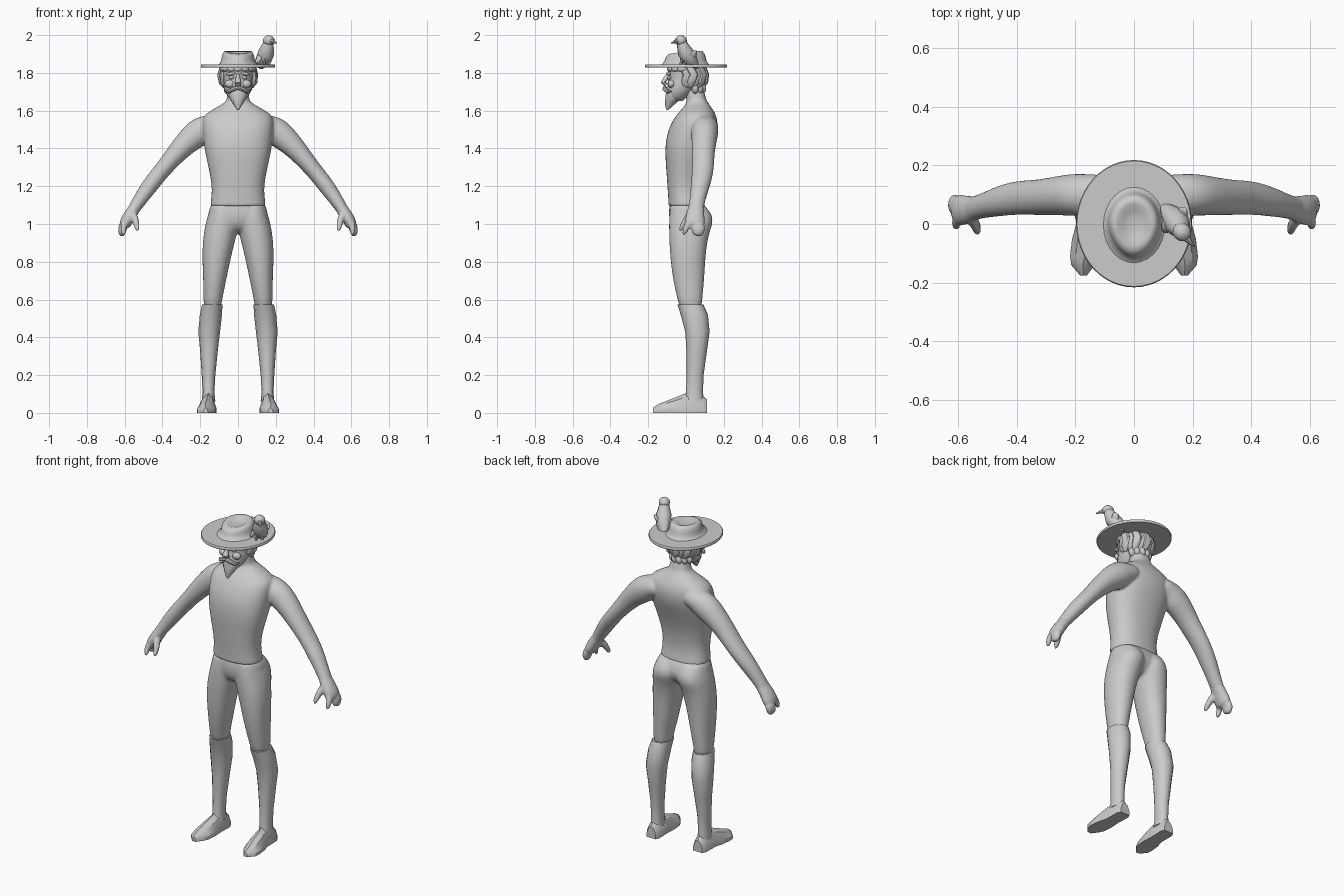
import bpy, bmesh, math
from mathutils import Vector, Matrix


def finish(name, bm, mirror=False, angle=40):
    if mirror:
        g = bmesh.ops.duplicate(bm, geom=bm.verts[:] + bm.edges[:] + bm.faces[:])["geom"]
        bmesh.ops.scale(bm, vec=(-1, 1, 1), verts=[v for v in g if isinstance(v, bmesh.types.BMVert)])
    bmesh.ops.recalc_face_normals(bm, faces=bm.faces)
    me = bpy.data.meshes.new(name)
    bm.to_mesh(me)
    bm.free()
    me.shade_smooth()
    me.set_sharp_from_angle(angle=math.radians(angle))
    ob = bpy.data.objects.new(name, me)
    bpy.context.collection.objects.link(ob)
    return ob


def loft(name, rings, mirror=False, angle=40):
    """Skin a list of equal-length point rings, cap the ends."""
    bm = bmesh.new()
    vs = [[bm.verts.new(p) for p in r] for r in rings]
    n = len(rings[0])
    for a, b in zip(vs, vs[1:]):
        for i in range(n):
            j = (i + 1) % n
            bm.faces.new((a[i], a[j], b[j], b[i]))
    bm.faces.new(vs[0])
    bm.faces.new(vs[-1])
    return finish(name, bm, mirror, angle)


def hring(z, x0, x1, y0, y1, n=20, e=0.85):
    """Horizontal super-ellipse ring."""
    pts = []
    for i in range(n):
        t = math.tau * i / n
        c, s = math.cos(t), math.sin(t)
        c = math.copysign(abs(c) ** e, c)
        s = math.copysign(abs(s) ** e, s)
        pts.append(((x0 + x1) / 2 + c * (x1 - x0) / 2, (y0 + y1) / 2 + s * (y1 - y0) / 2, z))
    return pts


def tube(name, path, mirror=False, n=12, up=(0, 1, 0), grow=1):
    """Path of (x, y, z, radius along up, radius across)."""
    P = [Vector(p[:3]) for p in path]
    rings = []
    for i, p in enumerate(path):
        t = (P[min(i + 1, len(P) - 1)] - P[max(i - 1, 0)]).normalized()
        u = Vector(up)
        u = (u - t * u.dot(t)).normalized() * grow
        v = t.cross(u)
        rings.append([P[i] + u * p[3] * math.cos(math.tau * k / n) + v * p[4] * math.sin(math.tau * k / n)
                      for k in range(n)])
    return loft(name, rings, mirror)


def blob(name, c, r, rot=(0, 0, 0), mirror=False):
    """Ellipsoid."""
    bm = bmesh.new()
    bmesh.ops.create_uvsphere(bm, u_segments=12, v_segments=8, radius=1)
    m = Matrix.Translation(c)
    for k, ax in enumerate("XYZ"):
        m = m @ Matrix.Rotation(rot[k], 4, ax)
    bm.transform(m @ Matrix.Diagonal((*r, 1)))
    return finish(name, bm, mirror, 80)


def fuse(name, parts, voxel, smooth):
    """Join overlapping parts into one skin with soft seams."""
    bpy.ops.object.select_all(action='DESELECT')
    for p in parts:
        p.select_set(True)
    ob = bpy.context.view_layer.objects.active = parts[0]
    bpy.ops.object.join()
    ob.name = name
    ob.modifiers.new("round", 'SUBSURF').levels = 2
    ob.modifiers["round"].render_levels = 2
    m = ob.modifiers.new("remesh", 'REMESH')
    m.mode, m.voxel_size, m.use_smooth_shade = 'VOXEL', voxel, True
    s = ob.modifiers.new("smooth", 'SMOOTH')
    s.factor, s.iterations = .5, smooth


# shirt: torso, arms and hands
torso = loft("torso", [hring(z, -w, w, f, b) for z, w, f, b in [
    (1.093, .148, -.094, .099), (1.097, .148, -.094, .099), (1.14, .143, -.095, .09), (1.2, .138, -.099, .086),
    (1.3, .158, -.107, .10), (1.4, .181, -.113, .137), (1.48, .189, -.102, .167),
    (1.54, .192, -.076, .17), (1.58, .182, -.05, .159), (1.612, .125, -.02, .139),
    (1.637, .08, .0, .122), (1.655, .056, .004, .106), (1.74, .055, -.011, .091)]])
arm = tube("arm", [(.08, .1, 1.53, .066, .05), (.14, .1, 1.522, .069, .06), (.2, .1, 1.492, .073, .08),
                   (.265, .096, 1.44, .066, .065), (.33, .09, 1.37, .06, .053), (.405, .09, 1.28, .058, .043),
                   (.47, .075, 1.2, .05, .045), (.535, .056, 1.105, .038, .034),
                   (.56, .05, 1.065, .046, .032)], True, grow=1.04)
hand = tube("hand", [(.52, .058, 1.125, .036, .03), (.56, .05, 1.065, .046, .033), (.59, .046, 1.02, .054, .034),
                     (.605, .05, .98, .052, .03)], True, 10, grow=1.06)
outer = tube("outer_fingers", [(.6, .065, 1.01, .038, .028), (.616, .066, .965, .036, .022),
                               (.613, .058, .934, .026, .016)], True, 8, grow=1.1)
index = tube("index_finger", [(.59, .02, 1.02, .024, .022), (.61, .004, .985, .017, .016),
                              (.603, -.016, .938, .011, .012)], True, 8, grow=1.1)
thumb = tube("thumb", [(.56, .03, 1.06, .024, .022), (.54, .0, 1.02, .019, .018),
                       (.531, -.036, .958, .012, .013)], True, 8, grow=1.1)
fuse("shirt_body", [torso, arm, hand, outer, index, thumb], .007, 5)

# trousers
hips = loft("hips", [hring(z, -w, w, f, b) for z, w, f, b in [
    (1.13, .135, -.085, .085), (1.08, .155, -.091, .112), (1.03, .165, -.092, .13),
    (.985, .12, -.078, .105), (.95, .05, -.04, .07)]])
leg = loft("leg", [hring(*r, 16, .93) for r in [
    (1.11, .01, .142, -.08, .09), (1.08, .0, .15, -.085, .118), (1.04, -.01, .163, -.092, .144),
    (1.0, -.01, .174, -.092, .144), (.95, .004, .183, -.092, .124), (.88, .022, .19, -.089, .111),
    (.8, .041, .19, -.083, .103), (.7, .062, .185, -.07, .098), (.6, .083, .184, -.047, .087),
    (.54, .09, .18, -.03, .085)]], True)
fuse("trousers", [hips, leg], .009, 5)

# boots: shaft and foot
loft("boot_shaft", [hring(*r, 12, .95) for r in [
    (.575, .082, .19, -.046, .092), (.52, .085, .202, -.028, .116), (.43, .095, .21, -.004, .125),
    (.32, .108, .2, .003, .11), (.2, .12, .192, .004, .093), (.11, .125, .188, .0, .09),
    (.06, .12, .192, -.01, .095)]], True)
section = [(-1, 0), (1, 0), (1, .35), (.6, .8), (0, 1), (-.6, .8), (-1, .35)]
loft("boot_foot", [[(cx + w * a, y, h * b) for a, b in section] for y, cx, w, h in [
    (.11, .155, .03, .07), (.09, .156, .04, .09), (.0, .158, .039, .105), (-.05, .163, .048, .084),
    (-.11, .169, .049, .06), (-.14, .174, .04, .05), (-.175, .172, .012, .028)]], True, 30)

# head and face
loft("head", [hring(z, -w, w, f, b, 18, .95) for z, w, f, b in [
    (1.65, .028, -.09, -.02), (1.675, .055, -.099, .01), (1.71, .072, -.1, .045), (1.75, .078, -.098, .085),
    (1.775, .078, -.09, .09), (1.795, .08, -.098, .092), (1.835, .08, -.09, .092)]], angle=70)
tube("nose", [(0, -.088, 1.79, .012, .01), (0, -.108, 1.77, .013, .012), (0, -.12, 1.75, .014, .018),
              (0, -.105, 1.736, .012, .016)], n=10)
blob("eye", (.034, -.088, 1.775), (.014, .01, .009), mirror=True)
blob("brow", (.037, -.093, 1.796), (.026, .013, .009), (0, .15, 0), True)
blob("cheek", (.043, -.077, 1.742), (.028, .02, .022), mirror=True)
blob("ear", (.083, .005, 1.755), (.01, .018, .03), mirror=True)
tube("moustache", [(0, -.112, 1.722, .012, .01), (.025, -.113, 1.715, .012, .012),
                   (.05, -.097, 1.7, .01, .01), (.066, -.08, 1.703, .004, .004)], True, 8)
tube("beard", [(0, -.06, 1.7, .045, .055), (0, -.07, 1.675, .04, .05), (0, -.083, 1.65, .03, .034),
               (0, -.094, 1.625, .018, .018), (0, -.1, 1.604, .006, .006)], n=10)

# wavy hair: long locks swept back, shorter curls at the nape, fringe in front
for i in range(11):
    a = math.radians(-8 + 196 * i / 10)
    r = .083 + .01 * (i % 2)
    tube("hair_lock", [(r * .9 * math.cos(a), r * math.sin(a), 1.832, .014, .022),
                       (r * math.cos(a + .1), .012 + r * math.sin(a + .1), 1.79, .018, .026),
                       (r * .95 * math.cos(a), .008 + r * math.sin(a), 1.75, .016, .022),
                       (r * .8 * math.cos(a - .15), .012 + r * .85 * math.sin(a - .15), 1.722, .006, .01)],
         n=8, up=(math.cos(a), math.sin(a), 0))
for i in range(6):
    a = math.radians(20 + 140 * i / 5)
    blob("nape_curl", (.058 * math.cos(a), .028 + .06 * math.sin(a), 1.715), (.02, .018, .027), (0, .3, a))
for i in range(7):
    a = math.radians(195 + 150 * i / 6)
    blob("fringe_lock", (.083 * math.cos(a), .088 * math.sin(a), 1.821), (.014, .026, .015), (0, 0, a))

# hat: brim and dented crown
loft("hat_brim", [hring(z, -s * .197, s * .197, -s * .216, s * .218, 48, 1) for z, s in [
    (1.828, .99), (1.832, 1), (1.84, 1), (1.844, .985)]])
crown = []
for s, z in [(1.22, 1.84), (1.1, 1.848), (1.01, 1.862), (.97, 1.88), (.92, 1.9), (.8, 1.915),
             (.64, 1.914), (.44, 1.903), (.22, 1.896), (.03, 1.895)]:
    ring = hring(z, -s * .09, s * .09, -s * .114, s * .108, 28, 1)
    crown.append([(x * (1 + 1.2 * min(y, 0) * (z > 1.86)), y, z + max(0, z - 1.86) * min(0, y) * 3)
                  for x, y, z in ring])
loft("hat_crown", crown, angle=70)

# bird perched on the brim
tube("bird_body", [(.11, .06, 1.834, .012, .024), (.12, .044, 1.85, .026, .034), (.138, .02, 1.876, .04, .042),
                   (.15, -.003, 1.908, .042, .043), (.157, -.016, 1.94, .032, .033),
                   (.162, -.024, 1.965, .026, .026)], n=12)
blob("bird_head", (.163, -.027, 1.971), (.031, .033, .028), (0, 0, .7))
tube("bird_beak", [(.175, -.043, 1.969, .016, .015), (.19, -.06, 1.965, .009, .009),
                   (.206, -.078, 1.958, .002, .002)], n=8, up=(0, 0, 1))
for s in (-1, 1):
    blob("bird_wing", (.138 + s * .024, .014 + s * .019, 1.885), (.012, .022, .042), (-.5, .35, .7))
    tube("bird_leg", [(.147 + s * .013, -.01 + s * .011, 1.89, .009, .009),
                      (.154 + s * .013, -.018 + s * .011, 1.838, .006, .006)], n=6)
